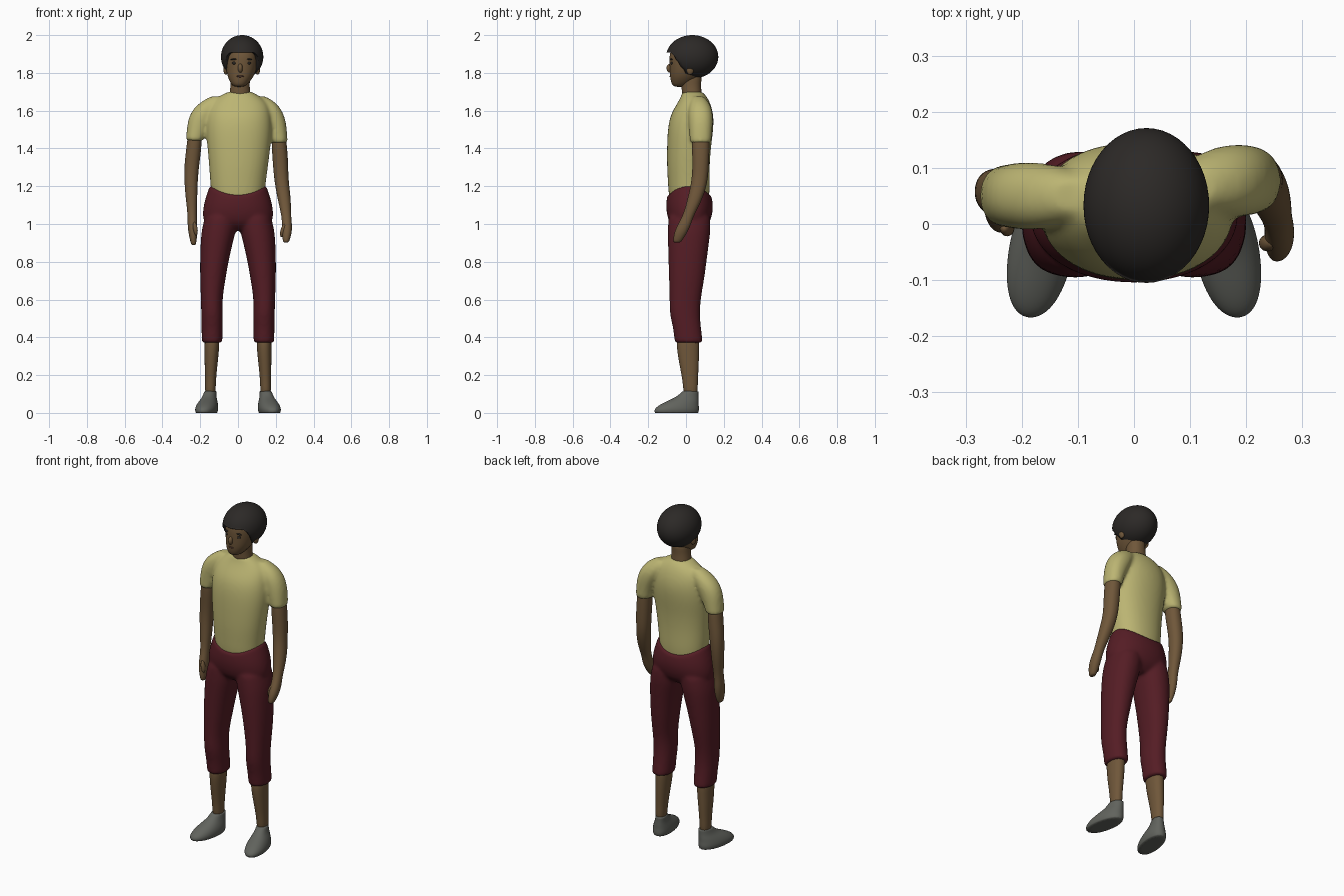
import bpy, bmesh, math
from mathutils import Matrix


def material(name, r, g, b):
    m = bpy.data.materials.new(name)
    m.diffuse_color = (r, g, b, 1)
    return m


SHIRT = material("shirt_yellow", 0.50, 0.46, 0.17)
PANTS = material("trouser_red", 0.09, 0.012, 0.018)
SKIN = material("skin_brown", 0.16, 0.095, 0.042)
HAIR = material("hair_dark", 0.025, 0.022, 0.02)
SHOE = material("shoe_grey", 0.12, 0.125, 0.11)
LIP = material("lip_brown", 0.10, 0.045, 0.03)


def loft(bm, rings, crease=0.0, skew=0.0, n=20, power=0.92):
    """Closed tube through rings (x, y, z, rx, ry[, side_rise])."""
    layer = bm.edges.layers.float.get("crease_edge") or bm.edges.layers.float.new("crease_edge")
    loops = []
    for x, y, z, rx, ry, *rise in rings:
        loop = []
        for i in range(n):
            a = 2 * math.pi * i / n
            c, s = math.cos(a), math.sin(a)
            px = x + rx * math.copysign(abs(c) ** power, c)
            py = y + ry * math.copysign(abs(s) ** power, s)
            pz = z + (rise[0] * c * c if rise else 0)
            loop.append(bm.verts.new((px + skew * (py - 0.02), py, pz)))
        loops.append(loop)
    for lo, hi in zip(loops, loops[1:]):
        for i in range(n):
            j = (i + 1) % n
            bm.faces.new((lo[i], lo[j], hi[j], hi[i]))
    for loop in (loops[0], loops[-1]):
        f = bm.faces.new(loop)
        for e in f.edges:
            e[layer] = crease


def finish(name, bm, mat, subdiv=2, fuse=0.0):
    bmesh.ops.recalc_face_normals(bm, faces=bm.faces)
    for f in bm.faces:
        f.smooth = True
    me = bpy.data.meshes.new(name)
    bm.to_mesh(me)
    bm.free()
    me.materials.append(mat)
    ob = bpy.data.objects.new(name, me)
    bpy.context.collection.objects.link(ob)
    if subdiv:
        ob.modifiers.new("round", "SUBSURF").levels = subdiv
        ob.modifiers["round"].render_levels = subdiv
    if fuse:
        r = ob.modifiers.new("fuse", "REMESH")
        r.mode, r.voxel_size, r.use_smooth_shade = "VOXEL", fuse, True
        s = ob.modifiers.new("blend", "SMOOTH")
        s.factor, s.iterations = 0.5, 8
    return ob


def tube(name, rings, mat, **kw):
    bm = bmesh.new()
    loft(bm, rings, **kw)
    return finish(name, bm, mat)


def blob(name, loc, scale, mat, tilt=0.0):
    bm = bmesh.new()
    m = Matrix.Translation(loc) @ Matrix.Rotation(tilt, 4, "Y") @ Matrix.Diagonal((*scale, 1))
    bmesh.ops.create_uvsphere(bm, u_segments=16, v_segments=10, radius=1, matrix=m)
    return finish(name, bm, mat, subdiv=0)


# Shirt: torso and two sleeves fused together
bm = bmesh.new()
loft(bm, [(0, .018, 1.09, .13, .098), (0, .016, 1.16, .143, .110), (0, .015, 1.22, .149, .112),
          (.003, .012, 1.30, .157, .114), (.005, .015, 1.40, .168, .117), (.005, .024, 1.50, .178, .123),
          (.005, .032, 1.58, .172, .116), (.006, .042, 1.64, .155, .088),
          (.008, .042, 1.68, .105, .066), (.01, .032, 1.70, .062, .053)], crease=.6)
loft(bm, [(.216, .077, 1.43, .047, .057), (.206, .078, 1.50, .054, .062), (.185, .078, 1.56, .066, .066),
          (.160, .075, 1.61, .069, .064), (.13, .07, 1.65, .063, .048), (.11, .065, 1.675, .035, .03)], crease=.7)
loft(bm, [(-.230, .050, 1.44, .047, .056), (-.216, .050, 1.50, .056, .058), (-.195, .05, 1.56, .069, .061),
          (-.165, .05, 1.61, .074, .060), (-.13, .05, 1.65, .063, .048), (-.11, .05, 1.675, .035, .03)], crease=.7)
finish("shirt", bm, SHIRT, fuse=0.009)

# Trousers: hips and two legs fused together
bm = bmesh.new()
loft(bm, [(0, .02, .965, .10, .06), (0, .018, 1.0, .186, .108), (0, .019, 1.06, .191, .124),
          (0, .019, 1.10, .180, .126, .02), (0, .018, 1.13, .164, .122, .04),
          (0, .017, 1.152, .150, .117, .055)], crease=.8)
for s in (-1, 1):
    loft(bm, [(s * x, y, z, rx, ry) for x, y, z, rx, ry in (
        (.137, .015, .37, .055, .076), (.137, .006, .45, .057, .074), (.137, -.007, .52, .058, .081),
        (.140, -.005, .60, .057, .083), (.134, .003, .70, .067, .094), (.126, .008, .80, .076, .102),
        (.113, .013, .90, .086, .110), (.101, .017, .97, .093, .115), (.09, .018, 1.04, .085, .112))], crease=.8)
finish("trousers", bm, PANTS, fuse=0.009)

# Lower legs and shoes
for s, side in ((-1, "left"), (1, "right")):
    tube(side + "_shin", [(s * x, y, z, rx, ry) for x, y, z, rx, ry in (
        (.137, .01, .42, .041, .062), (.138, .01, .34, .039, .060), (.143, .017, .25, .034, .051),
        (.146, .023, .16, .028, .039), (.147, .025, .08, .029, .038))], SKIN)
    tube(side + "_shoe", [(s * x, y, z, rx, ry) for x, y, z, rx, ry in (
        (.156, -.05, 0, .054, .116), (.156, -.05, .018, .060, .122), (.154, -.038, .042, .056, .106),
        (.152, -.014, .065, .046, .082), (.149, .008, .085, .036, .058),
        (.147, .024, .115, .031, .042))], SHOE, crease=.6, skew=-s * .15)

# Arms with hands: the right one bends forward, the left one hangs
tube("right_arm", [(.214, .078, 1.47, .038, .046), (.220, .078, 1.40, .041, .047), (.225, .078, 1.32, .041, .044),
                   (.229, .074, 1.24, .038, .043), (.239, .059, 1.17, .037, .042), (.249, .036, 1.10, .032, .036),
                   (.256, .010, 1.04, .025, .029), (.260, -.012, .99, .027, .036), (.258, -.032, .945, .026, .034),
                   (.254, -.048, .902, .015, .020)], SKIN, crease=.3)
tube("left_arm", [(-.228, .050, 1.47, .038, .045), (-.234, .053, 1.40, .040, .045), (-.244, .058, 1.32, .040, .042),
                  (-.249, .058, 1.24, .036, .040), (-.247, .050, 1.15, .032, .036), (-.243, .038, 1.06, .024, .028),
                  (-.242, .028, 1.0, .026, .037), (-.238, .018, .94, .023, .036), (-.235, .010, .888, .012, .022)],
     SKIN, crease=.3)
blob("right_thumb", (.238, -.034, .965), (.013, .015, .036), SKIN, .25)
blob("left_thumb", (-.226, -.008, .975), (.012, .014, .036), SKIN, -.15)

# Neck and head
tube("neck", [(.01, .034, 1.65, .062, .054), (.01, .029, 1.71, .053, .052), (.012, .027, 1.75, .050, .053),
              (.016, .03, 1.81, .052, .058)], SKIN)
tube("head", [(.006, -.036, 1.725, .027, .030), (.008, -.022, 1.745, .048, .057), (.014, -.005, 1.78, .070, .080),
              (.018, .015, 1.82, .082, .102), (.020, .025, 1.86, .088, .114), (.022, .030, 1.90, .090, .119),
              (.022, .032, 1.95, .081, .102), (.022, .032, 1.975, .042, .052)], SKIN)

# Face features
blob("nose", (.012, -.085, 1.825), (.013, .018, .024), SKIN)
blob("lips", (.012, -.079, 1.782), (.020, .008, .006), LIP)
for s, side, x in ((-1, "left", -.020), (1, "right", .057)):
    blob(side + "_eye", (x, -.073, 1.852), (.011, .009, .008), HAIR)
    blob(side + "_brow", (x, -.076, 1.872), (.019, .008, .004), HAIR, s * .1)
    blob(side + "_ear", (.02 + s * .084, .022, 1.818), (.013, .020, .028), SKIN)

# Hair: egg-shaped cap whose lower edge rises over the face
CX, CY, CZ = .022, .033, 1.885
bm = bmesh.new()
bmesh.ops.create_uvsphere(bm, u_segments=48, v_segments=36, radius=1)
for v in bm.verts:
    x, y, z = v.co
    front = -y / max(math.hypot(x, y), 1e-5)
    t = min(max((.85 - front) / .65, 0), 1)
    edge = 1.908 - .138 * t * t * (3 - 2 * t)
    v.co = (CX + .112 * x, CY + .138 * y, max(CZ + .115 * z, edge))
finish("hair", bm, HAIR, subdiv=0)
